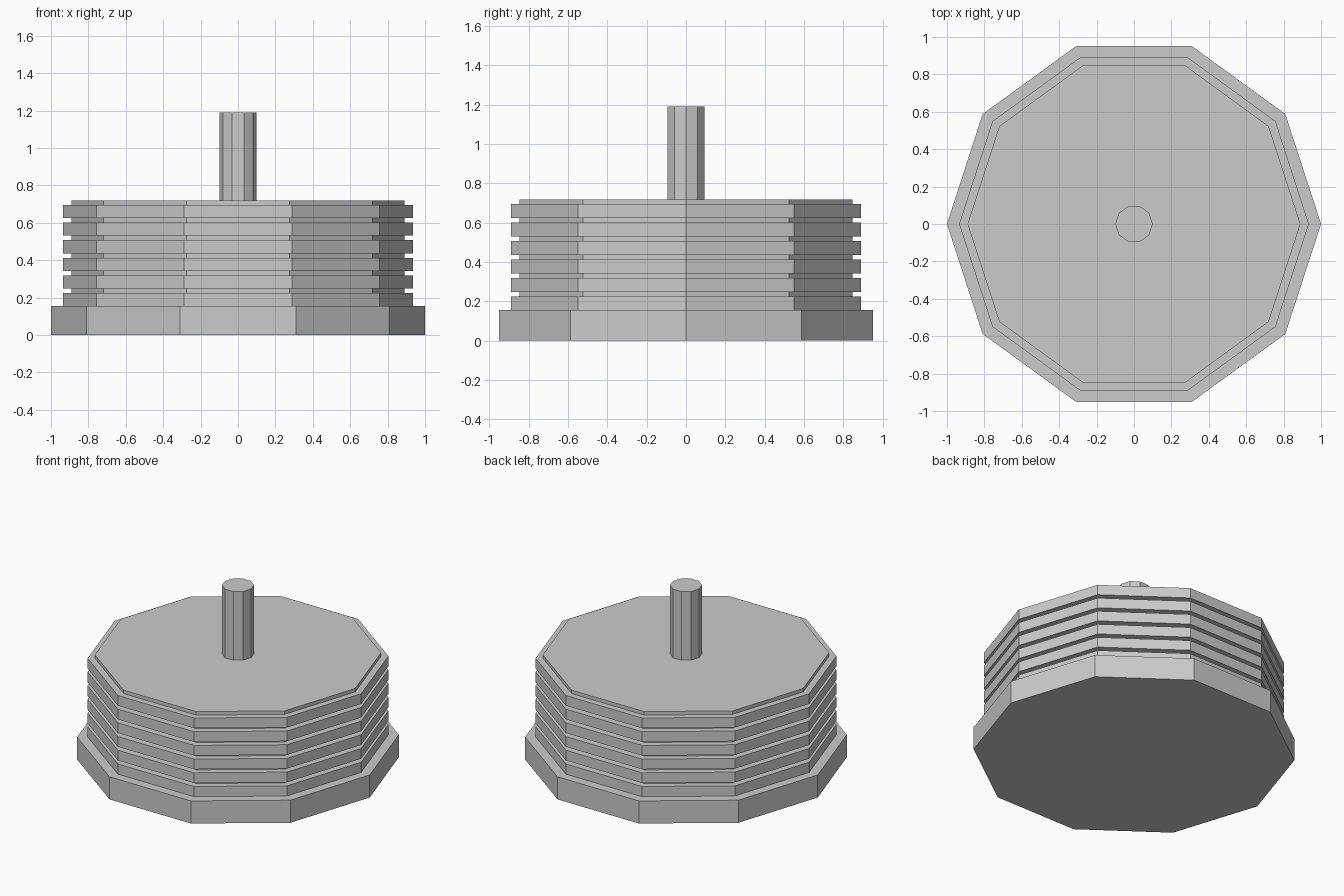
import bpy
import math

if "Cube" in bpy.data.objects:
    bpy.data.objects.remove(bpy.data.objects["Cube"])

SIDES = 10


def lathe(name, profile):
    """Closed ten-sided solid from (radius, z) rings, bottom to top."""
    verts = [(r * math.cos(2 * math.pi * i / SIDES), r * math.sin(2 * math.pi * i / SIDES), z)
             for r, z in profile for i in range(SIDES)]
    faces = [tuple(range(SIDES - 1, -1, -1))]
    for k in range(len(profile) - 1):
        a, b = k * SIDES, (k + 1) * SIDES
        for i in range(SIDES):
            j = (i + 1) % SIDES
            faces.append((a + i, a + j, b + j, b + i))
    faces.append(tuple(range(len(verts) - SIDES, len(verts))))
    mesh = bpy.data.meshes.new(name)
    mesh.from_pydata(verts, [], faces)
    mesh.update()
    obj = bpy.data.objects.new(name, mesh)
    bpy.context.collection.objects.link(obj)
    return obj


BASE_TOP, PITCH, RIB_HEIGHT, RIBS = 0.155, 0.094, 0.07, 6
BODY_TOP = BASE_TOP + RIBS * PITCH

# Wide base plate
lathe("base_plate", [(1.0, 0.0), (1.0, BASE_TOP)])

# Body of stacked ribs, each followed by a narrow groove
profile = []
for k in range(RIBS):
    z = BASE_TOP + k * PITCH
    profile += [(0.935, z), (0.935, z + RIB_HEIGHT), (0.89, z + RIB_HEIGHT), (0.89, z + PITCH)]
lathe("ribbed_body", profile)

# Central shaft
lathe("shaft", [(0.1, BODY_TOP), (0.1, 1.19)])
